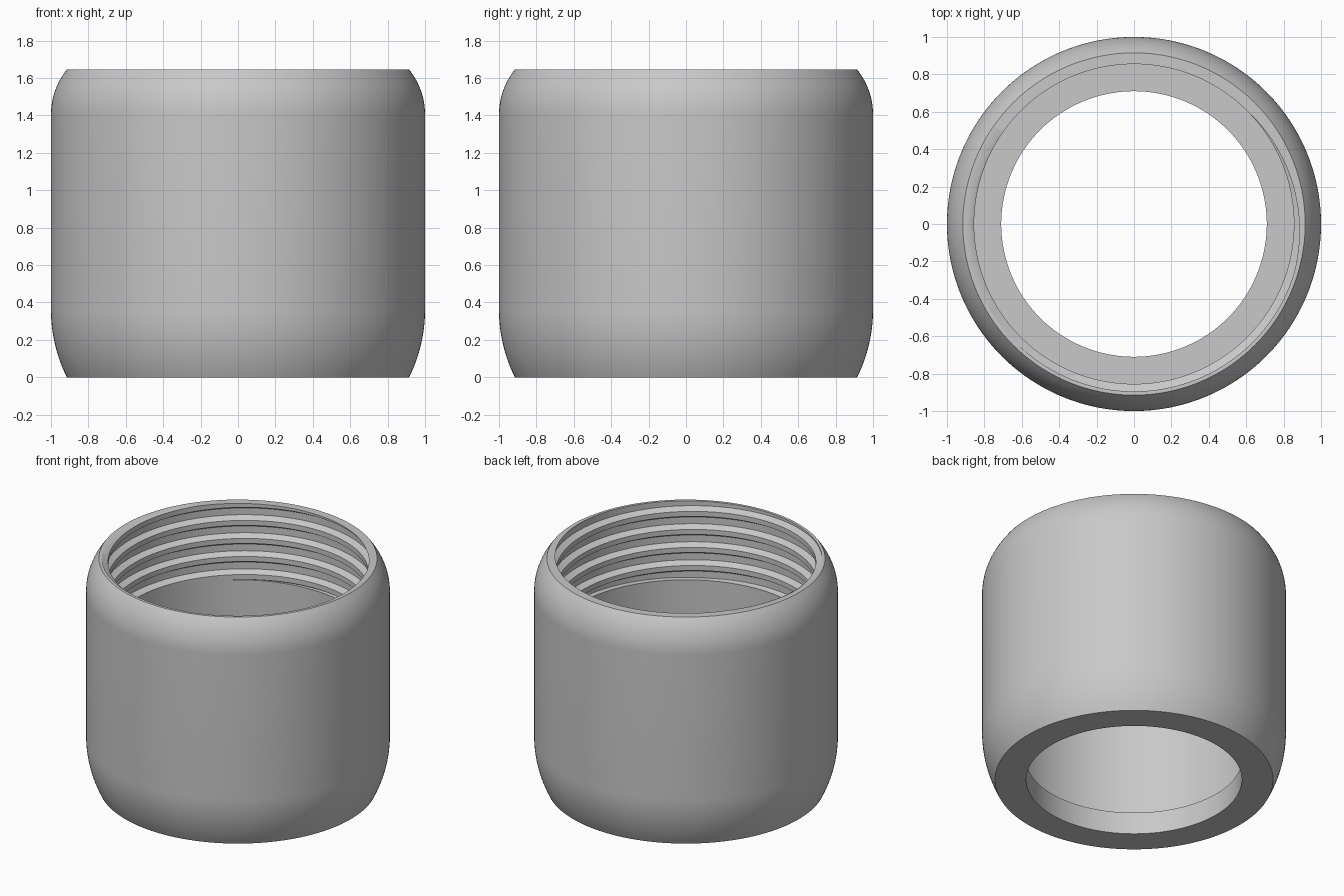
import bpy, bmesh, math

cube = bpy.data.objects.get("Cube")
if cube:
    bpy.data.objects.remove(cube)

SIDES = 192
TOP, SHELF, THREAD_END = 1.645, 0.16, 1.09
HOLE, RIM, BORE, ROOT = 0.71, 0.915, 0.855, 0.895
PITCH, PHASE = 0.131, 45
FLANK, GROOVE = 0.175, 0.722        # fractions of one pitch


def edge_arc(z_end, z_tangent, steps=12):
    """Rounded shoulder from the rim radius out to a radius of 1."""
    h = abs(z_tangent - z_end)
    inset = 1 - RIM
    radius = (h * h + inset * inset) / (2 * inset)
    points = []
    for i in range(steps + 1):
        d = h * (1 - i / steps)
        z = z_tangent + math.copysign(d, z_end - z_tangent)
        points.append((1 - radius + math.sqrt(radius * radius - d * d), z))
    return points


def thread_radius(turn):
    """Trapezoid groove profile, repeated each turn."""
    below = (-turn) % 1.0
    ramp = min(below, GROOVE - below) / FLANK
    return BORE + (ROOT - BORE) * max(0.0, min(1.0, ramp))


def thread_rows(degrees):
    """Groove corners at one angle, clipped to the threaded length."""
    shift = (PHASE - degrees) / 360
    rows = []
    for k in range(2, -7, -1):
        for corner in (0, FLANK, GROOVE - FLANK, GROOVE):
            z = TOP + PITCH * (k - corner + shift)
            z = max(THREAD_END, min(TOP, z))
            rows.append((thread_radius((z - TOP) / PITCH - shift), z))
    return rows


# Whole cross-section, swept around the axis with the thread rising
outer = edge_arc(0, 0.36) + edge_arc(TOP, TOP - 0.24)[::-1]
bm = bmesh.new()
columns = []
for i in range(SIDES + 1):
    degrees = 360 * i / SIDES
    a = math.radians(degrees)
    section = [(HOLE, SHELF), (HOLE, 0)] + outer + thread_rows(degrees)
    section += [(BORE, THREAD_END), (BORE, SHELF)]
    columns.append([bm.verts.new((r * math.cos(a), r * math.sin(a), z))
                    for r, z in section])

for left, right in zip(columns, columns[1:]):
    count = len(left)
    for j in range(count):
        n = (j + 1) % count
        bm.faces.new((left[j], right[j], right[n], left[n]))

bmesh.ops.remove_doubles(bm, verts=bm.verts, dist=0.00002)
bmesh.ops.recalc_face_normals(bm, faces=bm.faces)
mesh = bpy.data.meshes.new("threaded_sleeve")
bm.to_mesh(mesh)
bm.free()

# Plain grey finish
grey = bpy.data.materials.new("plain_grey")
grey.use_nodes = True
colour = (0.58, 0.58, 0.58, 1)
grey.diffuse_color = colour
grey.node_tree.nodes["Principled BSDF"].inputs["Base Color"].default_value = colour
mesh.materials.append(grey)

sleeve = bpy.data.objects.new("threaded_sleeve", mesh)
bpy.context.collection.objects.link(sleeve)
bpy.ops.object.select_all(action='DESELECT')
sleeve.select_set(True)
bpy.context.view_layer.objects.active = sleeve
bpy.ops.object.shade_smooth_by_angle(angle=math.radians(30))
